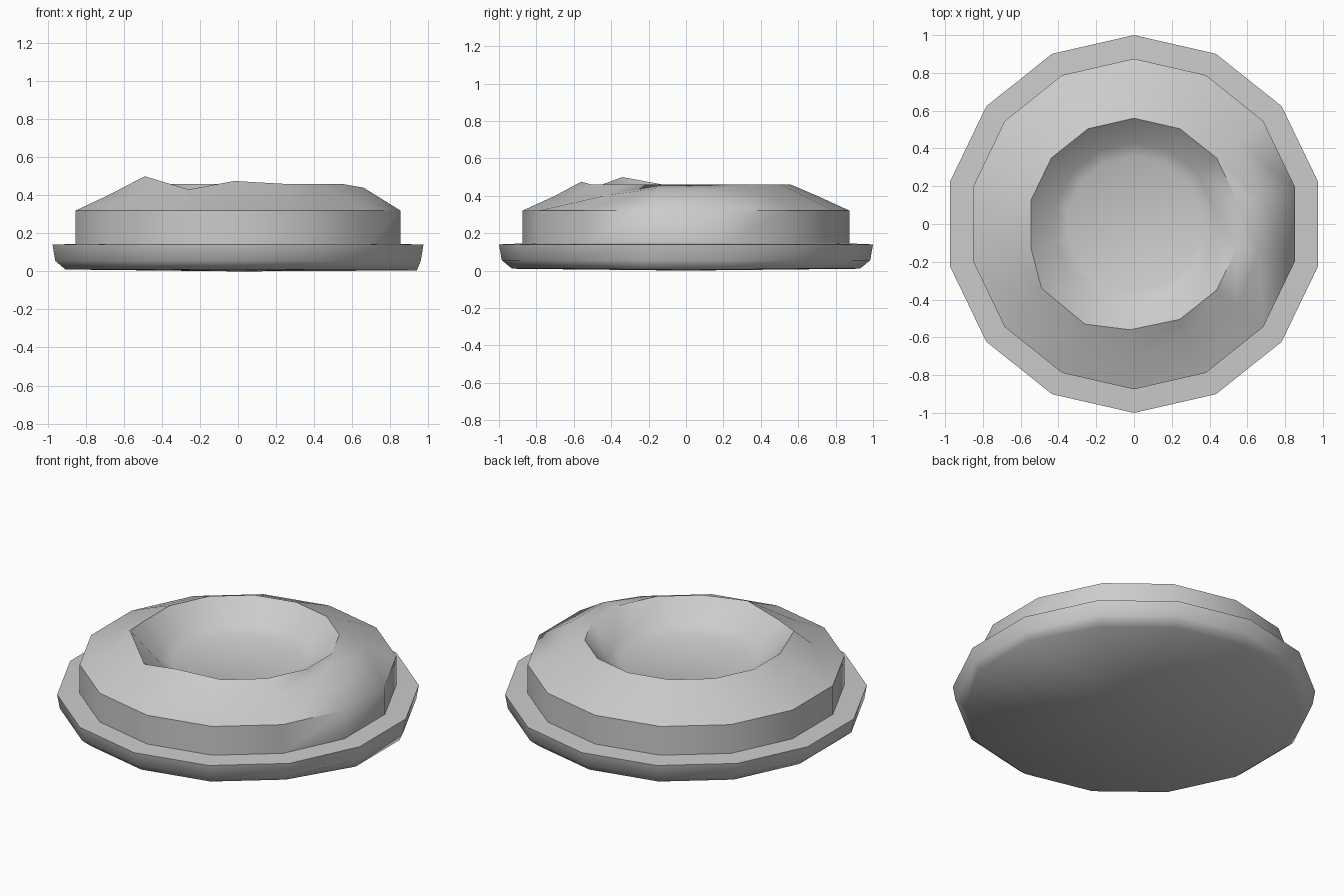
import bpy, bmesh, math
from mathutils import Vector

if "Cube" in bpy.data.objects:
    bpy.data.objects.remove(bpy.data.objects["Cube"])

SIDES = 14


def lathe(name, profile, nudges=()):
    """Spin an (r, z) profile into a 14-sided shell, then move chosen corners."""
    bm = bmesh.new()
    rings = []
    for r, z in profile:
        if r == 0:
            rings.append([bm.verts.new((0, 0, z))] * SIDES)
        else:
            angles = [math.pi / 2 + i * math.tau / SIDES for i in range(SIDES)]
            rings.append([bm.verts.new((r * math.cos(a), r * math.sin(a), z)) for a in angles])
    for a, b in zip(rings, rings[1:]):
        for i in range(SIDES):
            j = (i + 1) % SIDES
            quad = list(dict.fromkeys((a[i], a[j], b[j], b[i])))
            bm.faces.new(quad)
    # hand-worn irregularities: nearest corner goes to the given place
    for target in nudges:
        t = Vector(target)
        v = min(bm.verts, key=lambda p: (p.co - t).length)
        v.co = t
    bmesh.ops.recalc_face_normals(bm, faces=bm.faces)
    if sum(f.normal.z * f.calc_area() for f in bm.faces if f.calc_center_median().z > 0.2) < 0:
        bmesh.ops.reverse_faces(bm, faces=bm.faces)
    mesh = bpy.data.meshes.new(name)
    bm.to_mesh(mesh)
    bm.free()
    obj = bpy.data.objects.new(name, mesh)
    bpy.context.collection.objects.link(obj)
    bpy.ops.object.select_all(action='DESELECT')
    obj.select_set(True)
    bpy.context.view_layer.objects.active = obj
    bpy.ops.object.shade_smooth_by_angle(angle=math.radians(60))
    return obj


# wide flat foot with a rounded lower edge
lathe("base_flange",
      [(0, 0.0), (0.93, 0.01), (0.985, 0.055), (1.0, 0.14), (0.875, 0.145)],
      nudges=[(0.94, -0.21, 0.005), (0.94, 0.21, 0.005)])

# raised ring with a sloped shoulder and a shallow bowl in the middle
lathe("raised_bowl",
      [(0.875, 0.145), (0.875, 0.32), (0.70, 0.40), (0.56, 0.46),
       (0.43, 0.34), (0.36, 0.31), (0, 0.30)],
      nudges=[(-0.49, -0.34, 0.50), (-0.26, -0.53, 0.43), (-0.02, -0.56, 0.475),
              (0.66, 0.15, 0.44), (0.66, -0.15, 0.44), (0.29, -0.62, 0.37)])
